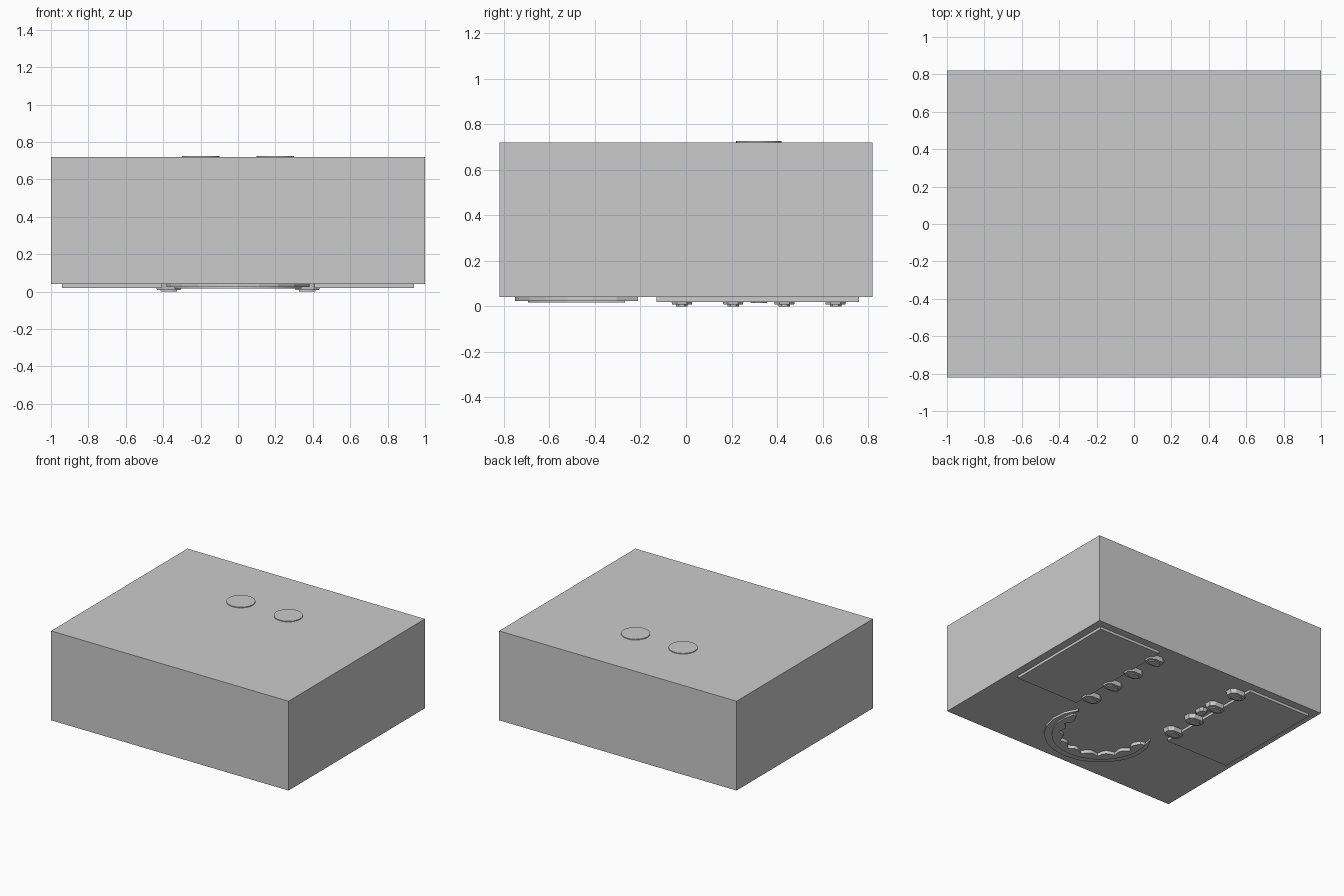
import bpy, bmesh, math

cube = bpy.data.objects.get("Cube")
if cube:
    bpy.data.objects.remove(cube, do_unlink=True)

grey = bpy.data.materials.new("light_grey")
grey.use_nodes = True
colour = (0.6, 0.6, 0.6, 1)
grey.diffuse_color = colour
grey.node_tree.nodes["Principled BSDF"].inputs["Base Color"].default_value = colour

UNDERSIDE = 0.04


def prism(name, outline, z_low, z_high, shrink=1.0):
    """Extrude an outline upwards; shrink narrows the lower face about its centre."""
    cx = sum(p[0] for p in outline) / len(outline)
    cy = sum(p[1] for p in outline) / len(outline)
    bm = bmesh.new()
    low = [bm.verts.new((cx + (x - cx) * shrink, cy + (y - cy) * shrink, z_low)) for x, y in outline]
    high = [bm.verts.new((x, y, z_high)) for x, y in outline]
    bm.faces.new(low)
    bm.faces.new(high)
    for i in range(len(outline)):
        j = (i + 1) % len(outline)
        bm.faces.new((low[i], low[j], high[j], high[i]))
    bmesh.ops.recalc_face_normals(bm, faces=bm.faces)
    mesh = bpy.data.meshes.new(name)
    bm.to_mesh(mesh)
    bm.free()
    mesh.materials.append(grey)
    obj = bpy.data.objects.new(name, mesh)
    bpy.context.collection.objects.link(obj)
    return obj


def rectangle(x0, x1, y0, y1):
    return [(x0, y0), (x1, y0), (x1, y1), (x0, y1)]


def lozenge(cx, cy, hx, hy):
    """Rectangle with its corners cut off."""
    k = 0.5
    return [(cx + a * hx, cy + b * hy) for a, b in
            ((1, k), (k, 1), (-k, 1), (-1, k), (-1, -k), (-k, -1), (k, -1), (1, -k))]


def crescent(outer, inner, spread, steps):
    """Arc open to the back, bounded by two radius functions of -1..1."""
    def point(radius, t):
        a = math.radians(270 + spread * t)
        return radius(t) * math.cos(a), -0.35 + radius(t) * math.sin(a)
    ts = [2 * i / steps - 1 for i in range(steps + 1)]
    return [point(outer, t) for t in ts] + [point(inner, t) for t in reversed(ts)]


# Main block
prism("body", rectangle(-1, 1, -0.82, 0.82), UNDERSIDE, 0.72)

# Pair of round buttons on top
for side, label in ((1, "left"), (-1, "right")):
    circle = [(side * 0.2 + 0.1 * math.cos(i * math.tau / 32),
               0.32 + 0.1 * math.sin(i * math.tau / 32)) for i in range(32)]
    prism(label + "_button", circle, 0.715, 0.726)

# Side plates underneath, with a row of lugs along each inner edge
for side, label in ((1, "left"), (-1, "right")):
    prism(label + "_plate", rectangle(side * 0.41, side * 0.94, -0.13, 0.76), 0.02, UNDERSIDE)
    for i in range(4):
        y = -0.018 + 0.225 * i
        prism(f"{label}_lug_{i + 1}", lozenge(side * 0.37, y, 0.07, 0.048), 0.008, UNDERSIDE, 0.9)
        prism(f"{label}_lug_tip_{i + 1}", lozenge(side * 0.37, y, 0.045, 0.025), 0.0, 0.01)
prism("right_small_lug", lozenge(-0.34, 0.32, 0.035, 0.045), 0.015, UNDERSIDE, 0.8)

# Curved rim and the scalloped ridge inside it
prism("curved_rim",
      crescent(lambda t: 0.40 - 0.045 * t ** 4, lambda t: 0.345, 113, 14),
      0.024, UNDERSIDE)
prism("scalloped_ridge",
      crescent(lambda t: 0.345 - 0.01 * t ** 4,
               lambda t: 0.30 - 0.035 * abs(math.cos(t * math.pi * 4.5)), 104, 54),
      0.016, UNDERSIDE)
